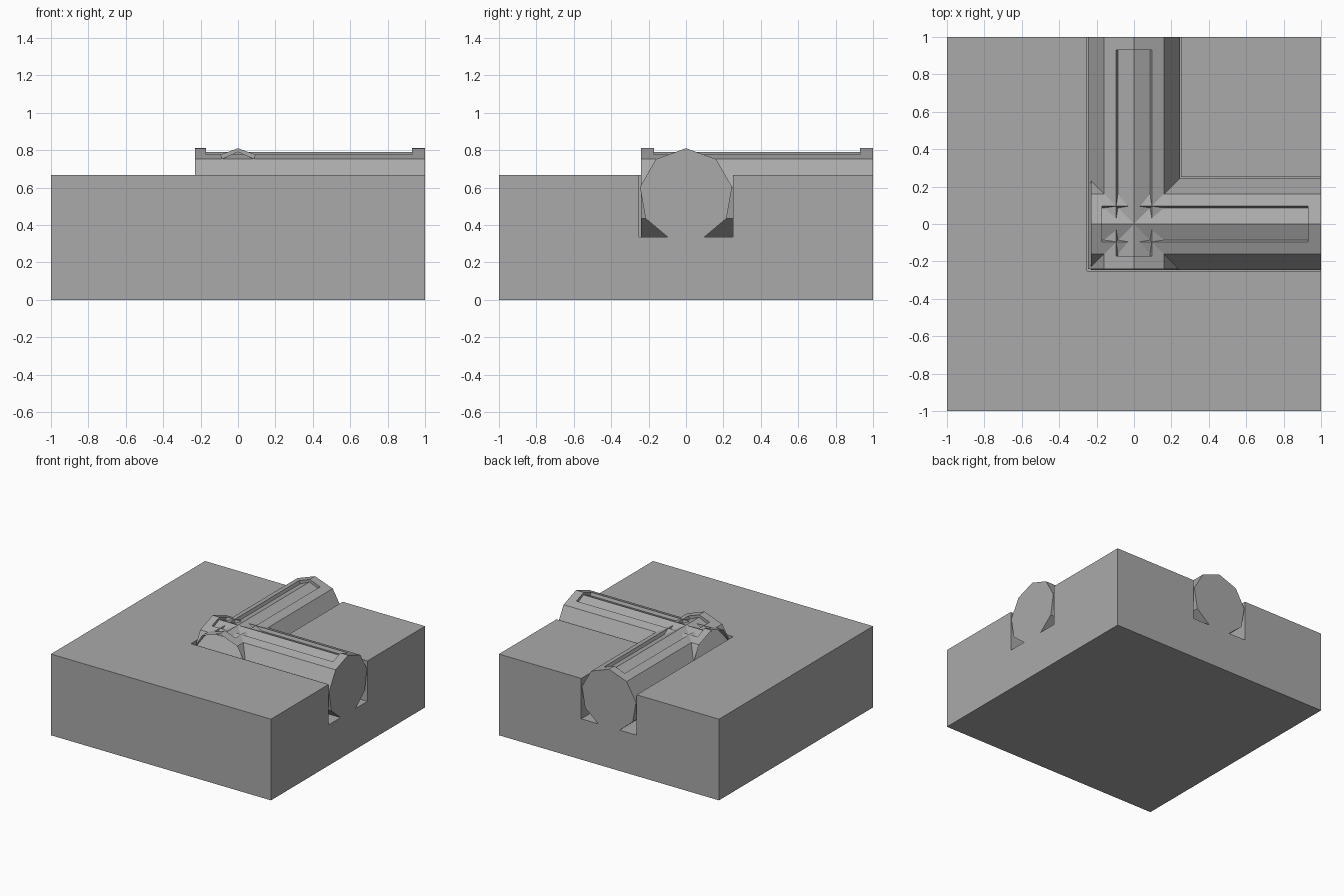
import bpy, bmesh, math
from mathutils import Matrix

old = bpy.data.objects.get("Cube")
if old:
    bpy.data.objects.remove(old, do_unlink=True)

GREY = (0.4, 0.4, 0.4, 1)
mat = bpy.data.materials.new("plain grey")
mat.use_nodes = True
mat.diffuse_color = GREY
mat.node_tree.nodes["Principled BSDF"].inputs["Base Color"].default_value = GREY

TOP, FLOOR, GAP = 0.667, 0.335, 0.252     # block height, channel floor, channel half width
AXIS, RADIUS, SIDES = 0.56, 0.25, 9       # pipe axis height, radius, facets


def add_object(name, bm):
    bmesh.ops.recalc_face_normals(bm, faces=bm.faces)
    mesh = bpy.data.meshes.new(name)
    bm.to_mesh(mesh)
    bm.free()
    mesh.materials.append(mat)
    obj = bpy.data.objects.new(name, mesh)
    bpy.context.collection.objects.link(obj)
    return obj


def box(name, low, high):
    bm = bmesh.new()
    bmesh.ops.create_cube(bm, size=1)
    for v in bm.verts:
        v.co = [(a + b) / 2 + c * (b - a) for a, b, c in zip(low, high, v.co)]
    return add_object(name, bm)


# Base block with an L-shaped channel
block = box("base_block", (-1, -1, 0), (1, 1, TOP))
cutters = [
    box("channel_cutter_x", (-GAP, -GAP, FLOOR), (1.2, GAP, 1)),
    box("channel_cutter_y", (-GAP, -GAP, FLOOR), (GAP, 1.2, 1)),
]
for cutter in cutters:
    cutter.hide_render = True
    cut = block.modifiers.new("channel", 'BOOLEAN')
    cut.operation = 'DIFFERENCE'
    cut.solver = 'EXACT'
    cut.object = cutter
bpy.context.view_layer.update()
cut_mesh = bpy.data.meshes.new_from_object(
    block.evaluated_get(bpy.context.evaluated_depsgraph_get()))
block.modifiers.clear()
block.data = cut_mesh
for cutter in cutters:
    bpy.data.objects.remove(cutter, do_unlink=True)


def pipe(name, start, turn):
    """Faceted pipe with a recessed ridge panel, open at the inner end."""
    ring = [(RADIUS * math.sin(a), AXIS + RADIUS * math.cos(a))
            for a in (math.tau * i / SIDES for i in range(SIDES))]
    # Split the two ridge facets at the panel edge
    share = 0.095 / ring[1][0]
    edge = ring[0][1] + share * (ring[1][1] - ring[0][1])
    ring = [ring[0], (0.095, edge)] + ring[1:] + [(-0.095, edge)]
    count = len(ring)
    bm = bmesh.new()
    rows = [[bm.verts.new((s, t, z)) for t, z in ring]
            for s in (start, -0.17, 0.93, 1)]
    panel = (0, count - 1)
    for r in range(3):
        for i in range(count):
            if r == 1 and i in panel:
                continue
            j = (i + 1) % count
            bm.faces.new((rows[r][i], rows[r][j], rows[r + 1][j], rows[r + 1][i]))
    bm.faces.new(rows[3])

    # Recessed panel floor and its walls
    sunk = [(-0.086, edge - 0.024), (0, ring[0][1] - 0.02), (0.086, edge - 0.024)]
    rims = [[row[-1], row[0], row[1]] for row in rows[1:3]]
    floors = [[bm.verts.new((s, t, z)) for t, z in sunk] for s in (-0.17, 0.93)]
    for k in range(2):
        bm.faces.new((floors[0][k], floors[0][k + 1], floors[1][k + 1], floors[1][k]))
        for rim, low in zip(rims, floors):
            bm.faces.new((rim[k], rim[k + 1], low[k + 1], low[k]))
    for k in (0, 2):
        bm.faces.new((rims[0][k], rims[1][k], floors[1][k], floors[0][k]))
    bm.transform(Matrix.Rotation(turn, 4, 'Z'))
    return add_object(name, bm)


# Two crossing pipes that form the bend
pipe("side_pipe", -0.23, 0)
pipe("back_pipe", -0.24, math.pi / 2)
